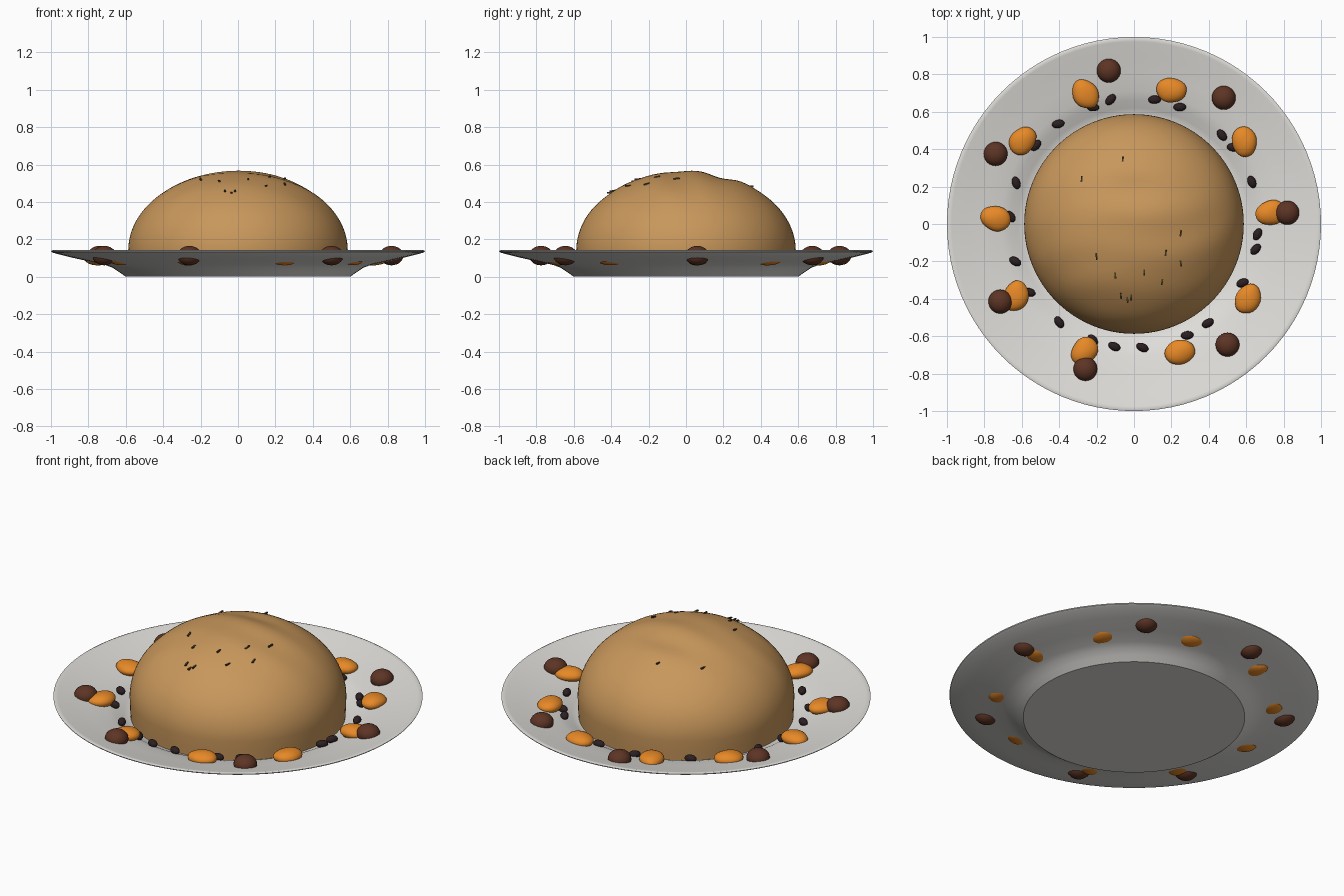
import bpy, bmesh, math, random
from mathutils import Vector, Matrix

if "Cube" in bpy.data.objects:
    bpy.data.objects.remove(bpy.data.objects["Cube"])

random.seed(4)

def material(name, rgb):
    m = bpy.data.materials.new(name)
    m.diffuse_color = (*rgb, 1)
    m.use_nodes = True
    m.node_tree.nodes["Principled BSDF"].inputs["Base Color"].default_value = m.diffuse_color
    return m

CERAMIC = material("pale ceramic", (0.74, 0.73, 0.70))
CRUST = material("golden crust", (0.58, 0.31, 0.105))
ORANGE = material("apricot orange", (0.80, 0.25, 0.02))
BROWN = material("chestnut brown", (0.11, 0.035, 0.018))
BLACK = material("raisin black", (0.025, 0.014, 0.016))
HERB = material("dark herb", (0.06, 0.045, 0.015))

def finish(name, bm, mat, angle=40):
    bmesh.ops.recalc_face_normals(bm, faces=bm.faces[:])
    me = bpy.data.meshes.new(name)
    bm.to_mesh(me)
    bm.free()
    me.materials.append(mat)
    ob = bpy.data.objects.new(name, me)
    bpy.context.collection.objects.link(ob)
    bpy.context.view_layer.objects.active = ob
    ob.select_set(True)
    bpy.ops.object.shade_smooth_by_angle(angle=math.radians(angle))
    ob.select_set(False)
    return ob

def lathe(profile, steps):
    """Spin a (radius, z) profile that starts and ends on the axis."""
    bm = bmesh.new()
    vs = [bm.verts.new((r, 0, z)) for r, z in profile]
    es = [bm.edges.new(p) for p in zip(vs, vs[1:])]
    bmesh.ops.spin(bm, geom=vs + es, cent=(0, 0, 0), axis=(0, 0, 1),
                   angle=math.tau, steps=steps, use_merge=True)
    bmesh.ops.remove_doubles(bm, verts=bm.verts[:], dist=1e-5)
    return bm

def blob(name, loc, size, mat, turn=0, tilt=0, rough=0.0):
    """Ellipsoid, optionally a little lumpy."""
    bm = bmesh.new()
    bmesh.ops.create_uvsphere(bm, u_segments=24, v_segments=14, radius=1)
    a, b = random.uniform(0, 6), random.uniform(0, 6)
    for v in bm.verts:
        x, y, z = v.co
        v.co *= 1 + rough * (math.sin(3 * x + a) * math.cos(3 * y + b))
    m = (Matrix.Translation(loc) @ Matrix.Rotation(turn, 4, 'Z')
         @ Matrix.Rotation(tilt, 4, 'Y') @ Matrix.Diagonal((*size, 1)))
    bm.transform(m)
    return finish(name, bm, mat)

# Plate: flat foot, short curved well, wide sloping rim
finish("plate", lathe([
    (0, 0), (0.60, 0), (0.635, 0.025), (0.67, 0.048), (0.71, 0.063), (0.80, 0.083),
    (0.90, 0.105), (0.985, 0.127), (0.998, 0.133), (1.0, 0.138), (0.99, 0.142),
    (0.975, 0.139), (0.90, 0.120), (0.80, 0.098), (0.71, 0.078), (0.66, 0.062),
    (0.62, 0.040), (0.58, 0.025), (0, 0.025)], 96), CERAMIC, 35)

# Pudding dome: vertical foot, elliptical top, faint diagonal folds
A, C, Z0 = 0.587, 0.425, 0.14

def dome_z(x, y):
    return Z0 + C * math.sqrt(max(0, 1 - (x * x + y * y) / A ** 2))

N = 30
profile = [(0, 0.02), (A - 0.005, 0.02), (A - 0.002, 0.08)]
profile += [(A * math.cos(t), Z0 + C * math.sin(t))
            for t in (i * math.pi / 2 / N for i in range(N))] + [(0, Z0 + C)]
bm = lathe(profile, 96)
for v in bm.verts:
    x, y, z = v.co
    if z > Z0:
        k = (z - Z0) / C
        fold = math.sin(26 * (y - 0.35 * x) + 2 * math.sin(5 * x))
        v.co.z += 0.004 * k * fold * math.sin(3 * x + 4 * y + 1)
        v.co.z -= 0.012 * math.exp(-((y - 0.19) ** 2 + x * x * 0.3) / 0.006)
finish("pudding_dome", bm, CRUST, 50)

# Herb flecks lying lengthwise on the dome
for x, y in [(-0.06, 0.345), (-0.28, 0.24), (0.25, -0.05), (-0.2, -0.175), (-0.1, -0.275),
             (0.055, -0.26), (0.15, -0.31), (0.17, -0.155), (0.25, -0.21),
             (-0.035, -0.405), (-0.015, -0.392), (-0.07, -0.385)]:
    bm = bmesh.new()
    bmesh.ops.create_cube(bm, size=1, matrix=Matrix.Translation((x, y, dome_z(x, y) + 0.003))
                          @ Matrix.Rotation(random.uniform(-0.2, 0.2), 4, 'Z')
                          @ Matrix.Rotation(random.uniform(0, 0.3), 4, 'X')
                          @ Matrix.Diagonal((0.009, 0.032, 0.008, 1)))
    finish("herb_fleck", bm, HERB, 30)

# Apricots: flattened lumps around the rim (x, y, long-axis turn)
for x, y, turn in [(-0.26, 0.695, 2.2), (0.2, 0.715, 0), (0.59, 0.44, 1.6), (0.73, 0.06, 0.2),
                   (0.61, -0.4, 1.0), (0.245, -0.685, 0.1), (-0.265, -0.68, 0.9),
                   (-0.63, -0.385, 1.2), (-0.74, 0.03, 2.8), (-0.595, 0.445, 0.8)]:
    blob("apricot", (x, y, 0.099), (0.082, 0.066, 0.038), ORANGE, turn, 0, 0.05)

# Chestnuts: rounder balls sunk into the rim
for x, y in [(-0.135, 0.82), (0.48, 0.675), (0.82, 0.06), (0.5, -0.645), (-0.26, -0.775),
             (-0.715, -0.415), (-0.74, 0.375)]:
    blob("chestnut", (x, y, 0.113), (0.064, 0.064, 0.052), BROWN)

# Raisins: small ovals in the well
for x, y in [(0.11, 0.665), (0.245, 0.625), (-0.125, 0.665), (-0.22, 0.625), (-0.405, 0.535),
             (-0.525, 0.42), (-0.63, 0.22), (-0.66, 0.04), (-0.635, -0.2), (-0.56, -0.365),
             (-0.4, -0.525), (-0.22, -0.62), (-0.105, -0.655), (0.045, -0.66), (0.285, -0.595),
             (0.395, -0.53), (0.58, -0.315), (0.65, -0.135), (0.66, -0.055), (0.63, 0.225),
             (0.53, 0.41), (0.47, 0.475)]:
    blob("raisin", (x, y, 0.078), (0.034, 0.022, 0.021), BLACK,
         math.atan2(y, x) + math.pi / 2 + random.uniform(-0.8, 0.8))
